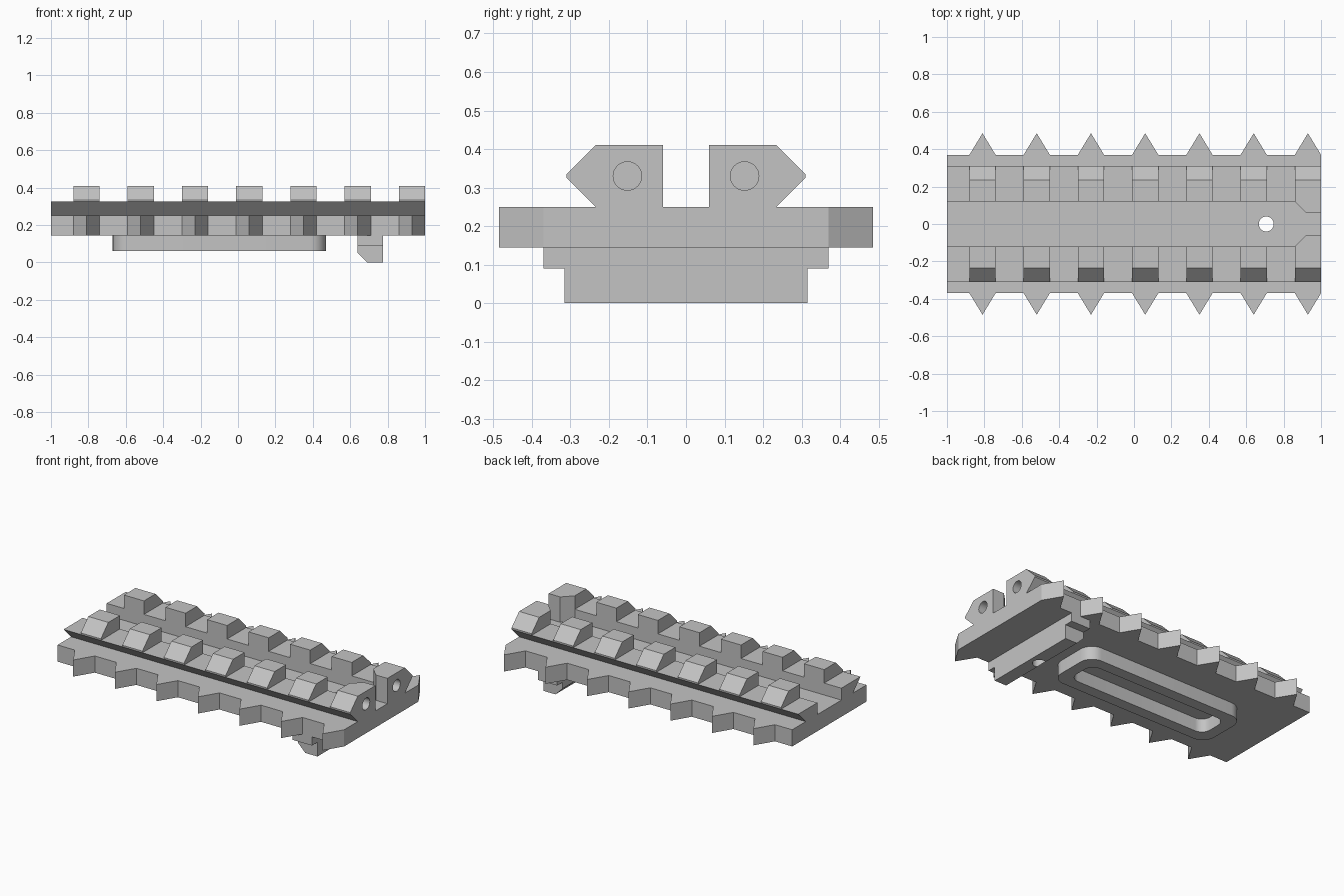
import bpy, bmesh
from math import sin, cos, pi, radians
from mathutils import Vector

cube = bpy.data.objects.get("Cube")
if cube:
    bpy.data.objects.remove(cube, do_unlink=True)

grey = bpy.data.materials.new("matte grey")
grey.use_nodes = True
COLOUR = (0.55, 0.55, 0.55, 1)
grey.diffuse_color = COLOUR
for node in grey.node_tree.nodes:
    if node.type == 'BSDF_PRINCIPLED':
        node.inputs["Base Color"].default_value = COLOUR

PLACE = {
    'x': lambda a, b, t: (t, a, b),
    'y': lambda a, b, t: (a, t, b),
    'z': lambda a, b, t: (a, b, t),
}


def prism(name, outline, axis, spans, slices=()):
    """Extrude a 2D outline along an axis over one or more spans."""
    bm = bmesh.new()
    place = PLACE[axis]
    for lo, hi in spans:
        ends = [[bm.verts.new(place(a, b, t)) for a, b in outline] for t in (lo, hi)]
        for loop in ends:
            bm.faces.new(loop)
        n = len(outline)
        for i in range(n):
            j = (i + 1) % n
            bm.faces.new((ends[0][i], ends[0][j], ends[1][j], ends[1][i]))
    # chamfers: cut along a plane and cap the opening
    for point, normal in slices:
        cut = bmesh.ops.bisect_plane(bm, geom=bm.verts[:] + bm.edges[:] + bm.faces[:],
                                     plane_co=Vector(point), plane_no=Vector(normal),
                                     clear_outer=True)
        edges = [e for e in cut["geom_cut"] if isinstance(e, bmesh.types.BMEdge)]
        bmesh.ops.contextual_create(bm, geom=edges)
    bmesh.ops.recalc_face_normals(bm, faces=bm.faces[:])
    mesh = bpy.data.meshes.new(name)
    bm.to_mesh(mesh)
    bm.free()
    mesh.materials.append(grey)
    obj = bpy.data.objects.new(name, mesh)
    bpy.context.collection.objects.link(obj)
    return obj


def select(obj):
    bpy.ops.object.select_all(action='DESELECT')
    obj.select_set(True)
    bpy.context.view_layer.objects.active = obj


def carve(obj, cutter):
    mod = obj.modifiers.new("cut", 'BOOLEAN')
    mod.operation = 'DIFFERENCE'
    mod.solver = 'EXACT'
    mod.object = cutter
    select(obj)
    bpy.ops.object.modifier_apply(modifier=mod.name)
    bpy.ops.object.shade_smooth_by_angle(angle=radians(30))


def mirror_y(obj):
    mod = obj.modifiers.new("mirror", 'MIRROR')
    mod.use_axis = (False, True, False)
    select(obj)
    bpy.ops.object.modifier_apply(modifier=mod.name)


def circle(cx, cy, r, n=32):
    return [(cx + r * cos(2 * pi * i / n), cy + r * sin(2 * pi * i / n)) for i in range(n)]


def rounded_rect(cx, hx, hy, r, n=8):
    points = []
    for q, (sx, sy) in enumerate(((1, 1), (-1, 1), (-1, -1), (1, -1))):
        for i in range(n + 1):
            a = (q + i / n) * pi / 2
            points.append((cx + sx * (hx - r) + r * cos(a), sy * (hy - r) + r * sin(a)))
    return points


def discard(obj):
    bpy.data.objects.remove(obj, do_unlink=True)


# Tooth and spike positions along the length
HALF = 0.07
TEETH = [-0.81 + 0.29 * i for i in range(6)] + [0.93]
BOTTOM, TOP, NOTCH, CREST = 0.145, 0.25, 0.325, 0.41

# Base plate with a row of pointed spikes along both long edges
edge = [(-1, 0.37)]
for x in TEETH:
    edge += [(x - HALF, 0.37), (x, 0.485), (x + HALF, 0.37)]
plate = prism("base_plate", edge + [(x, -y) for x, y in reversed(edge)], 'z', [(BOTTOM, TOP)])

# Rails with undercut outer sides
END = TEETH[-1] - HALF
rail = prism("rails", [(0.12, TOP), (0.235, TOP), (0.31, NOTCH), (0.12, NOTCH)],
             'x', [(-1, END)])
mirror_y(rail)

# Raised teeth with sloped outer shoulders
teeth = prism("rail_teeth",
              [(0.12, NOTCH), (0.31, NOTCH), (0.31, 0.335), (0.235, CREST), (0.12, CREST)],
              'x', [(x - HALF, x + HALF) for x in TEETH[:-1]])
mirror_y(teeth)

# Wider end blocks with a chamfered inner corner and a blind hole
blocks = prism("end_blocks",
               [(0.06, TOP), (0.235, TOP), (0.31, NOTCH), (0.31, 0.335),
                (0.235, CREST), (0.06, CREST)],
               'x', [(END, 1)], [((END, 0.12, 0), (-1, -1, 0))])
end_hole = prism("end_hole_cutter", circle(0.152, 0.33, 0.037), 'x', [(0.9, 1.1)])
carve(blocks, end_hole)
discard(end_hole)
mirror_y(blocks)

# Cross bar underneath, chamfered, with longer stepped shoulders
bar = prism("cross_bar",
            [(0.64, 0.09), (0.64, 0.05), (0.69, 0), (0.775, 0), (0.775, 0.09)],
            'y', [(-0.315, 0.315)])
shoulder = prism("cross_bar_shoulder",
                 [(0.64, 0.09), (0.775, 0.09), (0.775, BOTTOM), (0.64, BOTTOM)],
                 'y', [(-0.37, 0.37)])

# Screw hole through plate and bar
screw = prism("screw_hole_cutter", circle(0.707, 0, 0.04), 'z', [(-0.1, 0.5)])
for part in (plate, bar, shoulder):
    carve(part, screw)
discard(screw)

# Rounded locating ring underneath
ring = prism("locating_ring", rounded_rect(-0.1, 0.57, 0.17, 0.085), 'z', [(0.06, BOTTOM)])
slot = prism("slot_cutter", rounded_rect(-0.1, 0.497, 0.097, 0.06), 'z', [(0, 0.2)])
carve(ring, slot)
discard(slot)
